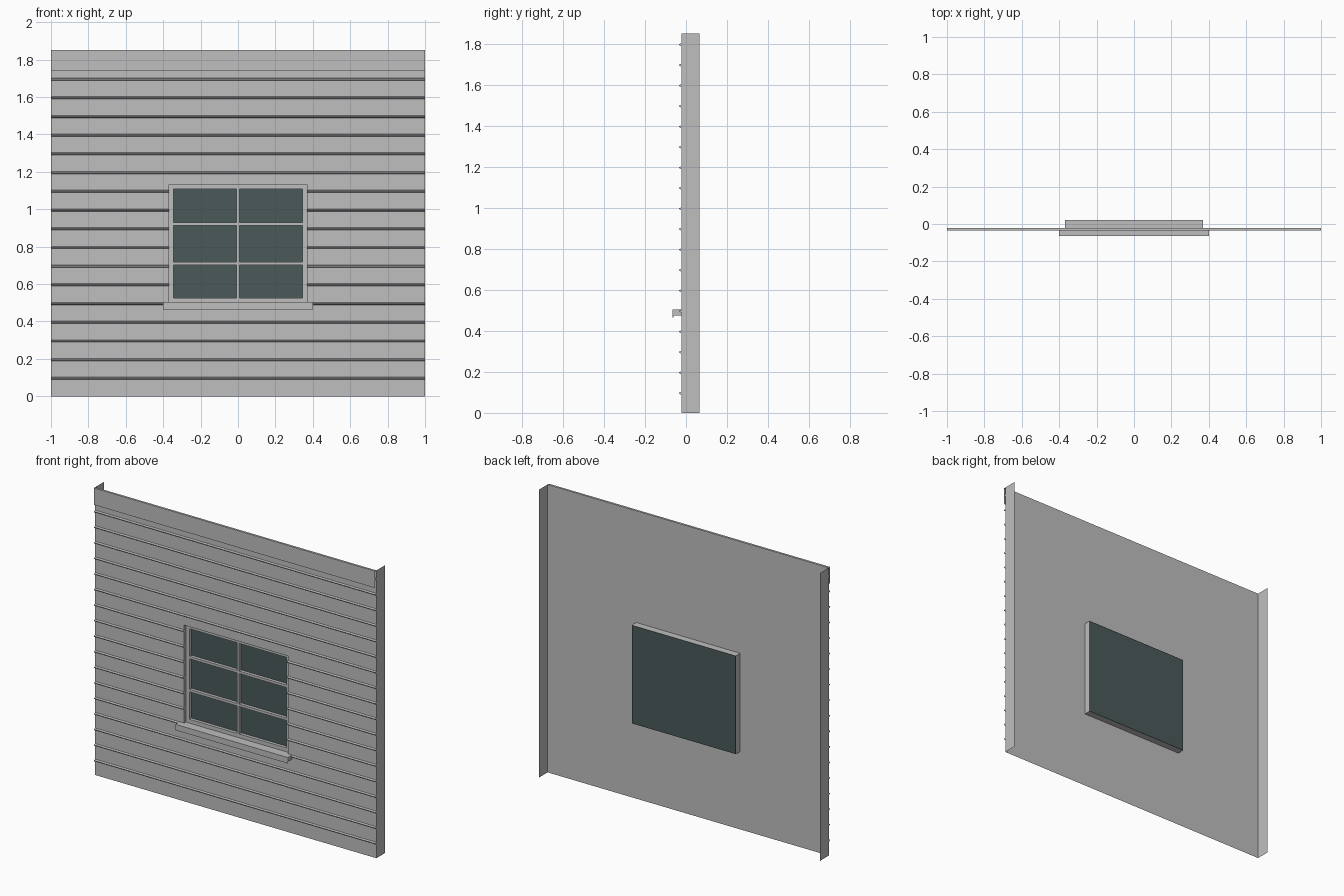
import bpy, bmesh

cube = bpy.data.objects.get("Cube")
if cube:
    bpy.data.objects.remove(cube, do_unlink=True)


def material(name, r, g, b):
    m = bpy.data.materials.new(name)
    m.use_nodes = True
    m.diffuse_color = (r, g, b, 1)
    m.node_tree.nodes["Principled BSDF"].inputs["Base Color"].default_value = (r, g, b, 1)
    return m


GREY = material("painted grey", 0.52, 0.52, 0.52)
GLASS = material("dark glass", 0.07, 0.102, 0.102)

FRONT, BACK = -0.022, 0.065        # wall sheet and rear edge of the side returns
TOP = 1.85
HALF_W, SILL_Z, HEAD_Z = 0.37, 0.5, 1.132   # window opening
FRAME_Y, GLASS_Y = 0.0, 0.022


def finish(name, bm, mat):
    mesh = bpy.data.meshes.new(name)
    bm.to_mesh(mesh)
    bm.free()
    mesh.materials.append(mat)
    obj = bpy.data.objects.new(name, mesh)
    bpy.context.collection.objects.link(obj)
    return obj


def extrude_x(bm, profile, x0, x1, closed=False):
    """Sweep a (y, z) profile along x, with end caps if closed."""
    a = [bm.verts.new((x0, y, z)) for y, z in profile]
    b = [bm.verts.new((x1, y, z)) for y, z in profile]
    n = len(profile)
    for i in range(n if closed else n - 1):
        j = (i + 1) % n
        bm.faces.new((a[i], a[j], b[j], b[i]))
    if closed:
        bm.faces.new(a[::-1])
        bm.faces.new(b)
        bmesh.ops.recalc_face_normals(bm, faces=bm.faces[:])


def box(bm, x0, x1, y0, y1, z0, z1):
    extrude_x(bm, [(y0, z0), (y0, z1), (y1, z1), (y1, z0)], x0, x1, True)


# Wall sheet with a window opening
bm = bmesh.new()
xs, zs = (-1, -HALF_W, HALF_W, 1), (0, SILL_Z, HEAD_Z, TOP)
grid = [[bm.verts.new((x, FRONT, z)) for x in xs] for z in zs]
for r in range(3):
    for c in range(3):
        if (r, c) != (1, 1):
            bm.faces.new((grid[r][c], grid[r][c + 1], grid[r + 1][c + 1], grid[r + 1][c]))
finish("wall_sheet", bm, GREY)

# Side returns folded backwards
for side, x in (("left", 1), ("right", -1)):
    bm = bmesh.new()
    loop = [(x, FRONT, 0), (x, BACK, 0), (x, BACK, TOP), (x, FRONT, TOP)]
    bm.faces.new([bm.verts.new(p) for p in loop[::x]])
    finish(side + "_return", bm, GREY)

# Siding beads, interrupted by the window
bm = bmesh.new()
for i in range(1, 19):
    z = i * 0.1
    bead = [(FRONT, z - 0.011), (FRONT - 0.01, z - 0.008),
            (FRONT - 0.012, z - 0.002), (FRONT, z + 0.002)]
    if SILL_Z + 0.01 < z < HEAD_Z:
        spans = ((-1, -HALF_W), (HALF_W, 1))
    else:
        spans = ((-1, 1),)
    for x0, x1 in spans:
        extrude_x(bm, bead, x0, x1, True)
finish("siding_beads", bm, GREY)

# Folded trim sheet along the top
bm = bmesh.new()
extrude_x(bm, [(-0.036, 1.742), (-0.036, TOP), (FRONT, TOP)], -1, 1)
bmesh.ops.reverse_faces(bm, faces=bm.faces[:])
finish("top_trim", bm, GREY)

# Window box: four sides behind the opening
bm = bmesh.new()
ring = [(-HALF_W, SILL_Z), (HALF_W, SILL_Z), (HALF_W, HEAD_Z), (-HALF_W, HEAD_Z)]
front = [bm.verts.new((x, FRONT, z)) for x, z in ring]
back = [bm.verts.new((x, GLASS_Y, z)) for x, z in ring]
for i in range(4):
    j = (i + 1) % 4
    bm.faces.new((front[i], back[i], back[j], front[j]))
finish("window_box", bm, GREY)

# Sash frame and glazing bars
bm = bmesh.new()
rim, bar, rear = 0.025, 0.008, GLASS_Y - 0.002
for s in (-1, 1):
    x0, x1 = sorted((s * HALF_W, s * (HALF_W - rim)))
    box(bm, x0, x1, FRAME_Y, rear, SILL_Z, HEAD_Z)
inner = HALF_W - rim
box(bm, -inner, inner, FRAME_Y, rear, SILL_Z, SILL_Z + rim)
box(bm, -inner, inner, FRAME_Y, rear, HEAD_Z - rim, HEAD_Z)
box(bm, -bar, bar, FRAME_Y, rear, SILL_Z + rim, HEAD_Z - rim)
for z in (0.709, 0.921):
    for s in (-1, 1):
        x0, x1 = sorted((s * bar, s * inner))
        box(bm, x0, x1, FRAME_Y, rear, z - bar, z + bar)
finish("window_frame", bm, GREY)

# Glass pane closing the back of the box
bm = bmesh.new()
box(bm, -HALF_W + 0.001, HALF_W - 0.001, rear, GLASS_Y, SILL_Z + 0.001, HEAD_Z - 0.001)
finish("window_glass", bm, GLASS)

# Projecting sill with a thin drip lip
bm = bmesh.new()
box(bm, -0.4, 0.4, -0.065, FRONT, 0.476, 0.503)
box(bm, -0.4, 0.4, -0.065, -0.062, 0.465, 0.476)
finish("window_sill", bm, GREY)
